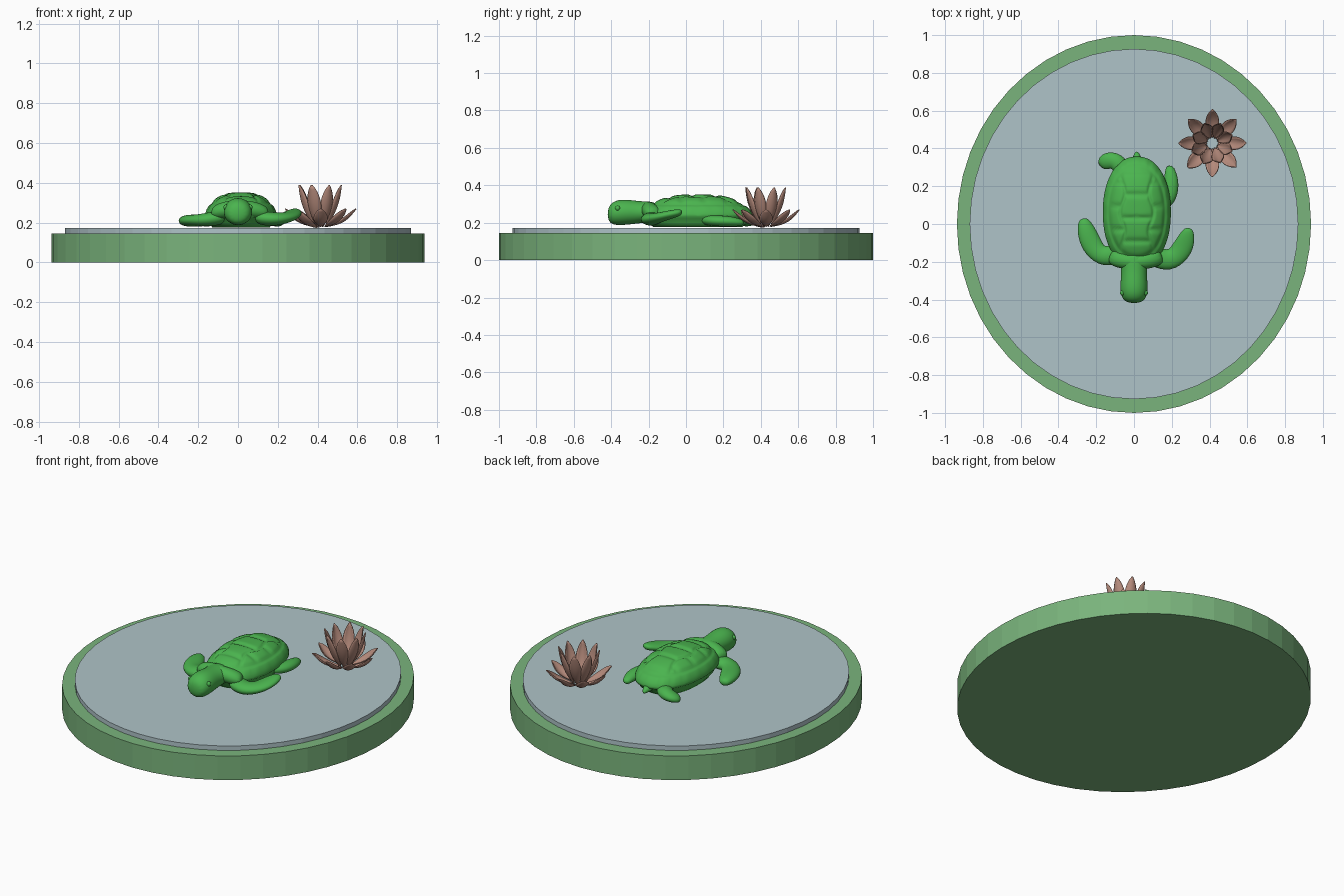
import bpy, bmesh, math
from mathutils import Vector

cube = bpy.data.objects.get("Cube")
if cube:
    bpy.data.objects.remove(cube, do_unlink=True)


def material(name, rgb):
    m = bpy.data.materials.new(name)
    m.use_nodes = True
    m.diffuse_color = (*rgb, 1)
    m.node_tree.nodes["Principled BSDF"].inputs["Base Color"].default_value = (*rgb, 1)
    return m


LEAF = material("leaf green", (0.195, 0.456, 0.202))
WATER = material("pale water", (0.43, 0.55, 0.58))
TURTLE = material("turtle green", (0.069, 0.456, 0.077))
PETAL = material("dusty pink", (0.45, 0.25, 0.195))


def finish(bm, name, mat, smooth=True):
    bmesh.ops.recalc_face_normals(bm, faces=bm.faces)
    mesh = bpy.data.meshes.new(name)
    bm.to_mesh(mesh)
    bm.free()
    mesh.materials.append(mat)
    for p in mesh.polygons:
        p.use_smooth = smooth
    ob = bpy.data.objects.new(name, mesh)
    bpy.context.collection.objects.link(ob)
    return ob


def bridge(bm, rings):
    """Join successive closed rings of vertices with quads."""
    for a, b in zip(rings, rings[1:]):
        n = len(a)
        for i in range(n):
            j = (i + 1) % n
            bm.faces.new((a[i], a[j], b[j], b[i]))


def fan(bm, ring, point):
    tip = bm.verts.new(point)
    for i in range(len(ring)):
        bm.faces.new((ring[i], ring[(i + 1) % len(ring)], tip))


def disc(name, rx, ry, low, high, mat):
    bm = bmesh.new()
    bmesh.ops.create_cone(bm, cap_ends=True, segments=48, radius1=1, radius2=1, depth=1)
    for v in bm.verts:
        v.co = (v.co.x * rx, v.co.y * ry, low if v.co.z < 0 else high)
    return finish(bm, name, mat, False)


def limb(name, stations):
    """Rounded tube through (x, y, z, half width, half height) stations."""
    bm = bmesh.new()
    centres = [Vector(s[:3]) for s in stations]
    rings = []
    for i, (x, y, z, w, h) in enumerate(stations):
        along = centres[min(i + 1, len(centres) - 1)] - centres[max(i - 1, 0)]
        side = Vector((along.y, -along.x, 0)).normalized()
        ring = []
        for k in range(12):
            a = math.tau * k / 12
            ring.append(bm.verts.new(centres[i] + side * w * math.cos(a)
                                     + Vector((0, 0, h * math.sin(a)))))
        rings.append(ring)
    bridge(bm, rings)
    for ring, c, inner in ((rings[0], centres[0], centres[1]),
                           (rings[-1], centres[-1], centres[-2])):
        fan(bm, ring, c + (c - inner).normalized() * 0.012)
    ob = finish(bm, name, TURTLE)
    ob.modifiers.new("Rounding", "SUBSURF").levels = 2
    ob.modifiers["Rounding"].render_levels = 2
    return ob


# Pond
disc("pond_base", 0.9375, 1.0, 0.0, 0.145, LEAF)
disc("water_surface", 0.87, 0.927, 0.14, 0.172, WATER)


# Turtle shell with scute grooves and belly
def groove(d, width=0.045):
    return math.exp(-(d / width) ** 2)


def shell_height(u, v, r):
    dome = 0.247 + 0.105 * max(0, 1 - r ** 2.8) ** 0.75
    zig = 0.07 * math.cos(abs(v) * 9)
    if r > 0.82:
        cut = 0.5 * groove(math.sin(math.atan2(v, u) * 11) * 0.12)
    elif abs(u) < 0.42 + zig:
        cut = groove(math.sin((v + 0.1) * 7.5) / 7.5)
    else:
        cut = groove(math.sin((v + 0.31) * 7.5) / 7.5)
    cut = max(cut, groove(r - 0.82))
    if r < 0.82:
        cut = max(cut, groove(abs(u) - 0.42 - zig))
    return dome - 0.009 * cut


def build_shell():
    bm = bmesh.new()
    rings = []
    count, steps = 96, 30

    def ring_at(r, height=None):
        ring = []
        for k in range(count):
            a = math.tau * k / count
            c, s = math.cos(a), math.sin(a)
            u = r * math.copysign(abs(c) ** 0.87, c)
            v = r * math.copysign(abs(s) ** 0.87, s)
            x = 0.015 + 0.18 * u * (1 - 0.07 * v * v)
            z = shell_height(u, v, r) if height is None else height
            ring.append(bm.verts.new((x, 0.062 + 0.295 * v, z)))
        return ring

    for i in range(1, steps + 1):
        rings.append(ring_at(i / steps))
    for r, z in ((1.0, 0.232), (0.94, 0.222), (0.9, 0.2), (0.8, 0.176)):
        rings.append(ring_at(r, z))
    bridge(bm, rings)
    fan(bm, rings[0], (0.015, 0.062, 0.352))
    bm.faces.new(rings[-1])
    finish(bm, "turtle_shell", TURTLE)


build_shell()

# Turtle head, flippers, hind feet and tail
limb("turtle_head", [(0, -0.16, 0.262, 0.09, 0.055), (0, -0.24, 0.255, 0.068, 0.06),
                     (0, -0.31, 0.257, 0.075, 0.07), (0, -0.37, 0.254, 0.076, 0.072),
                     (0, -0.41, 0.247, 0.055, 0.052)])
limb("neck_collar", [(-0.12, -0.17, 0.25, 0.05, 0.04), (-0.05, -0.2, 0.27, 0.045, 0.045),
                     (0.06, -0.2, 0.27, 0.045, 0.045), (0.14, -0.17, 0.25, 0.05, 0.04)])
limb("right_front_flipper", [(-0.08, -0.15, 0.225, 0.06, 0.04), (-0.16, -0.18, 0.215, 0.055, 0.035),
                             (-0.215, -0.13, 0.21, 0.06, 0.03), (-0.25, -0.05, 0.21, 0.055, 0.032),
                             (-0.268, 0.02, 0.208, 0.033, 0.024)])
limb("left_front_flipper", [(0.1, -0.17, 0.225, 0.06, 0.04), (0.19, -0.2, 0.215, 0.06, 0.035),
                            (0.245, -0.15, 0.225, 0.06, 0.028), (0.275, -0.09, 0.242, 0.052, 0.025),
                            (0.29, -0.03, 0.255, 0.03, 0.02)])
limb("left_hind_foot", [(0.15, 0.1, 0.215, 0.04, 0.03), (0.19, 0.15, 0.21, 0.045, 0.03),
                        (0.2, 0.23, 0.208, 0.042, 0.03), (0.188, 0.3, 0.2, 0.025, 0.02)])
limb("right_hind_foot", [(-0.06, 0.29, 0.225, 0.05, 0.03), (-0.1, 0.34, 0.22, 0.048, 0.035),
                         (-0.145, 0.335, 0.21, 0.05, 0.03), (-0.175, 0.315, 0.2, 0.032, 0.022)])
limb("turtle_tail", [(0.015, 0.31, 0.235, 0.04, 0.03), (0.015, 0.35, 0.225, 0.025, 0.022),
                     (0.015, 0.375, 0.215, 0.013, 0.014)])
for side, label in ((1, "left"), (-1, "right")):
    bm = bmesh.new()
    bmesh.ops.create_uvsphere(bm, u_segments=12, v_segments=8, radius=0.014)
    bmesh.ops.translate(bm, verts=bm.verts, vec=(side * 0.06, -0.365, 0.277))
    finish(bm, label + "_eye", TURTLE)


# Water lily
def petal(name, angle, reach, top, half_width, bow):
    """Cupped pointed petal leaning outward from the flower centre."""
    bm = bmesh.new()
    start, end = Vector((0.03, 0.178)), Vector((reach, top))
    axis = end - start
    normal = Vector((axis.y, -axis.x)).normalized()
    ca, sa = math.cos(angle), math.sin(angle)
    rows = []
    for i in range(11):
        t = i / 10
        w = half_width * (0.1 + 0.9 * math.sin(math.pi * t ** 1.15) ** 0.8) if 0 < t < 1 else 0.003
        row = []
        for k in range(-3, 4):
            s = k / 3
            p = start + axis * t + normal * (bow * math.sin(math.pi * t) - 0.45 * w * s * s)
            side = w * s
            row.append(bm.verts.new((0.415 + p.x * ca - side * sa,
                                     0.428 + p.x * sa + side * ca, p.y)))
        rows.append(row)
    for a, b in zip(rows, rows[1:]):
        for k in range(6):
            bm.faces.new((a[k], a[k + 1], b[k + 1], b[k]))
    ob = finish(bm, name, PETAL)
    ob.modifiers.new("Thickness", "SOLIDIFY").thickness = 0.005


for i in range(8):
    turn = math.tau * i / 8
    petal(f"outer_petal_{i + 1}", turn, 0.18, 0.268, 0.036, 0.022)
    petal(f"inner_petal_{i + 1}", turn + math.pi / 8, 0.115, 0.388, 0.034, 0.016)
